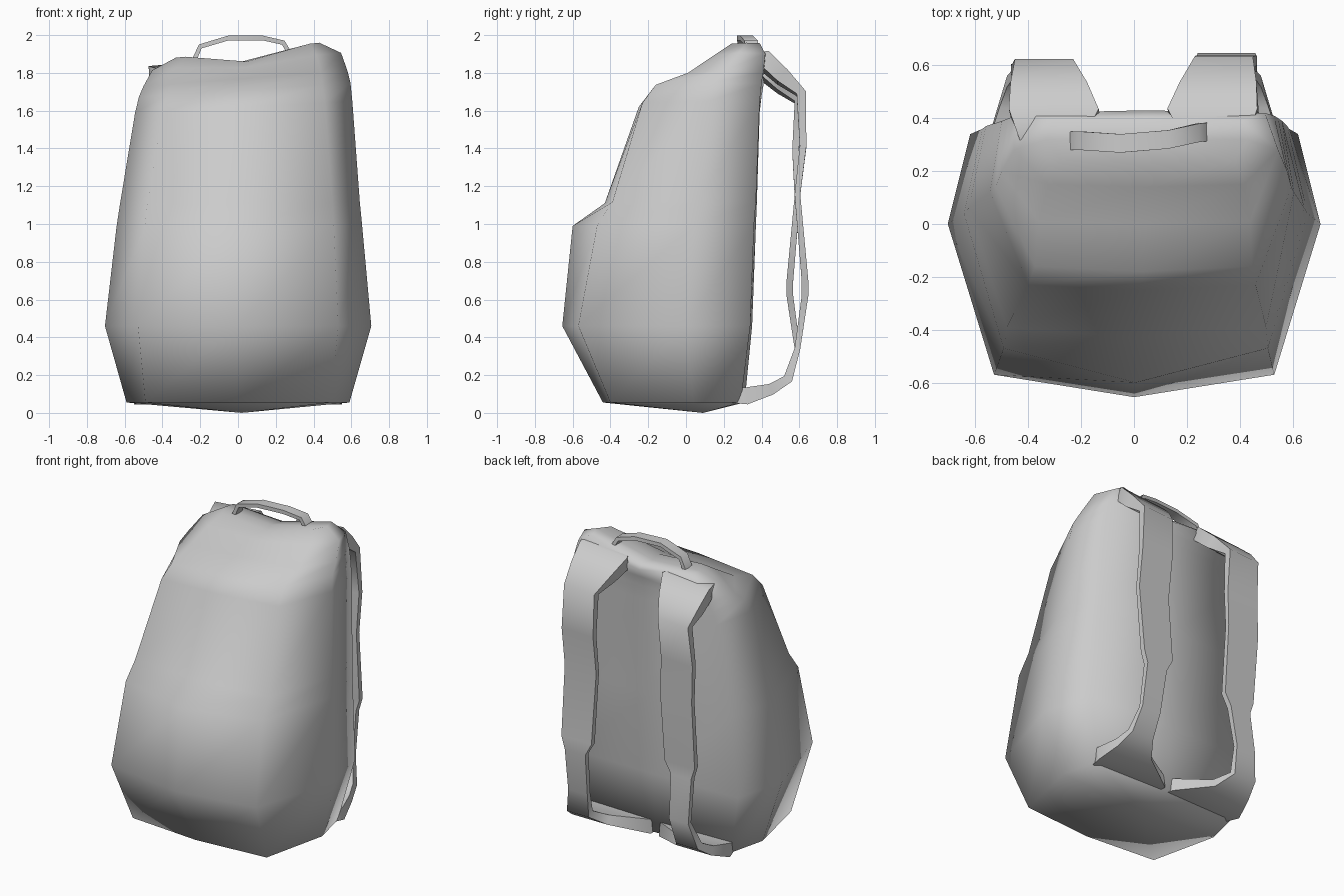
import bpy
import bmesh
import math
from mathutils import Vector

cube = bpy.data.objects.get("Cube")
if cube:
    bpy.data.objects.remove(cube)

GREY = (0.6, 0.6, 0.6, 1.0)
fabric = bpy.data.materials.new("grey fabric")
fabric.use_nodes = True
fabric.diffuse_color = GREY
fabric.node_tree.nodes["Principled BSDF"].inputs["Base Color"].default_value = GREY


def lean(p, shift=0.0):
    """Tilt the shoulders and shift the upper part sideways, growing with height."""
    h = max(p.z, 0) / 1.85
    return Vector((p.x + shift * h ** 3, p.y, p.z + 0.09 * p.x * h ** 4))


def loft(name, rings, bottom=None, top=None, angle=180):
    """Skin closed rings of points; close each end with a fan or a flat face."""
    bm = bmesh.new()
    loops = [[bm.verts.new(p) for p in ring] for ring in rings]
    n = len(loops[0])
    for a, b in zip(loops, loops[1:]):
        for i in range(n):
            j = (i + 1) % n
            bm.faces.new((a[i], a[j], b[j], b[i]))
    for loop, tip in ((loops[0], bottom), (loops[-1], top)):
        if tip is None:
            bm.faces.new(loop)
        else:
            v = bm.verts.new(tip)
            for i in range(n):
                bm.faces.new((loop[i], loop[(i + 1) % n], v))
    bmesh.ops.recalc_face_normals(bm, faces=bm.faces)
    mesh = bpy.data.meshes.new(name)
    bm.to_mesh(mesh)
    bm.free()
    mesh.materials.append(fabric)
    obj = bpy.data.objects.new(name, mesh)
    bpy.context.collection.objects.link(obj)
    bpy.ops.object.select_all(action='DESELECT')
    obj.select_set(True)
    bpy.context.view_layer.objects.active = obj
    bpy.ops.object.shade_smooth_by_angle(angle=math.radians(angle))
    return obj


def ribbon(name, stations, angle=60):
    """Flat band along a path of (point, width vector, thickness)."""
    rings = []
    for i, (p, across, thick) in enumerate(stations):
        ahead = stations[min(i + 1, len(stations) - 1)][0]
        behind = stations[max(i - 1, 0)][0]
        out = (ahead - behind).cross(across).normalized() * thick / 2
        half = across / 2
        rings.append([p - half - out, p + half - out, p + half + out, p - half + out])
    return loft(name, rings, angle=angle)


# Bag body: height, front y, front corner, side, back corner, back y, centre dip
body_rows = [
    (0.055, -0.44, (0.49, -0.40), (0.59, 0.04), (0.53, 0.29), 0.31, 0.0),
    (0.46, -0.655, (0.53, -0.57), (0.705, 0.0), (0.62, 0.34), 0.35, 0.0),
    (0.99, -0.60, (0.50, -0.47), (0.65, 0.04), (0.58, 0.36), 0.37, 0.0),
    (1.11, -0.43, (0.49, -0.39), (0.635, 0.06), (0.57, 0.37), 0.375, 0.0),
    (1.62, -0.25, (0.43, -0.23), (0.575, 0.12), (0.53, 0.39), 0.39, 0.0),
    (1.71, -0.18, (0.41, -0.16), (0.56, 0.14), (0.51, 0.40), 0.395, 0.0),
    (1.77, 0.0, (0.40, 0.01), (0.54, 0.20), (0.49, 0.41), 0.40, 0.0),
    (1.86, 0.14, (0.37, 0.15), (0.50, 0.28), (0.45, 0.42), 0.43, 0.03),
    (1.92, 0.23, (0.33, 0.24), (0.38, 0.32), (0.36, 0.39), 0.40, 0.06),
]
body_rings = []
for z, front, corner, side, back, rear, dip in body_rows:
    half = [(x, y, z) for x, y in (corner, side, back)]
    mirrored = [(-x, y, z) for x, y, z in reversed(half)]
    ring = [(0, front, z - dip)] + half + [(0, rear, z - dip)] + mirrored
    body_rings.append([lean(Vector(p), 0.045) for p in ring])
loft("bag_body", body_rings, bottom=(0.02, 0.09, 0.0), top=(0.02, 0.32, 1.86))

# Shoulder straps: x, y, z, width, thickness, and how far each one bows outward
strap_rows = [
    (0.31, 0.32, 1.83, 0.24, 0.06, 0.0),
    (0.30, 0.42, 1.835, 0.34, 0.09, 0.0),
    (0.32, 0.51, 1.755, 0.29, 0.08, 0.0),
    (0.34, 0.605, 1.67, 0.22, 0.05, 0.005),
    (0.35, 0.60, 1.40, 0.23, 0.035, 0.02),
    (0.35, 0.59, 1.15, 0.23, 0.03, 0.0),
    (0.35, 0.59, 0.70, 0.22, 0.035, 0.04),
    (0.36, 0.59, 0.62, 0.15, 0.035, 0.04),
    (0.37, 0.59, 0.34, 0.14, 0.03, 0.0),
    (0.40, 0.54, 0.18, 0.16, 0.05, 0.0),
    (0.38, 0.45, 0.125, 0.26, 0.06, 0.0),
    (0.29, 0.32, 0.09, 0.52, 0.09, 0.0),
    (0.27, 0.22, 0.09, 0.50, 0.07, 0.0),
]
for name, s in (("left_strap", 1), ("right_strap", -1)):
    stations = []
    for x, y, z, width, thick, bow in strap_rows:
        p = Vector((s * x, y + s * bow, z))
        half = Vector((width / 2, 0, 0))
        stations.append((lean(p), lean(p + half) - lean(p - half), thick))
    ribbon(name, stations, angle=75)

# Carry handle arching over the top
handle_path = [
    (-0.235, 0.315, 1.86), (-0.20, 0.315, 1.94), (-0.05, 0.305, 1.985),
    (0.13, 0.32, 1.985), (0.24, 0.345, 1.96), (0.28, 0.35, 1.89),
]
ribbon("carry_handle", [(Vector(p), Vector((0, 0.07, 0)), 0.025) for p in handle_path])
